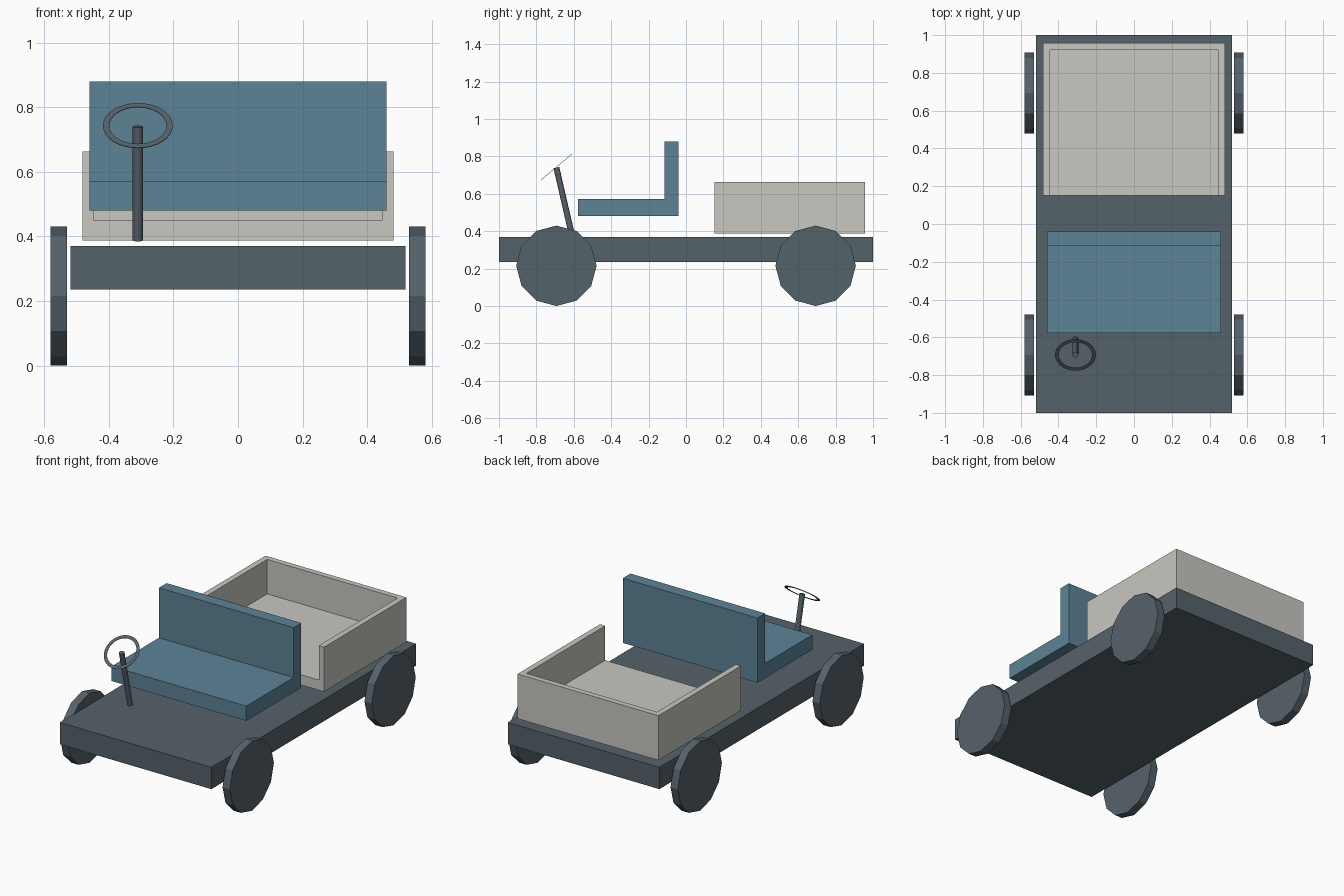
import bpy, bmesh
from math import radians
from mathutils import Matrix, Vector

default = bpy.data.objects.get("Cube")
if default:
    bpy.data.objects.remove(default, do_unlink=True)


def make_material(name, rgb):
    mat = bpy.data.materials.new(name)
    mat.use_nodes = True
    mat.diffuse_color = (*rgb, 1)
    mat.node_tree.nodes["Principled BSDF"].inputs["Base Color"].default_value = (*rgb, 1)
    return mat


slate = make_material("slate_grey", (0.091, 0.122, 0.144))
blue = make_material("dusty_blue", (0.109, 0.227, 0.305))
stone = make_material("pale_stone", (0.578, 0.571, 0.527))


def finish(name, bm, mat):
    bmesh.ops.recalc_face_normals(bm, faces=bm.faces)
    mesh = bpy.data.meshes.new(name)
    bm.to_mesh(mesh)
    bm.free()
    mesh.materials.append(mat)
    obj = bpy.data.objects.new(name, mesh)
    bpy.context.collection.objects.link(obj)
    return obj


def prism(name, points, sweep, mat):
    """Extrude a closed 3D outline along a vector."""
    bm = bmesh.new()
    face = bm.faces.new([bm.verts.new(p) for p in points])
    moved = bmesh.ops.extrude_face_region(bm, geom=[face], use_keep_orig=True)["geom"]
    bmesh.ops.translate(bm, vec=sweep, verts=[v for v in moved if isinstance(v, bmesh.types.BMVert)])
    return finish(name, bm, mat)


def box(name, x, y, z, mat):
    """Box symmetric in x, with y and z ranges."""
    outline = [(-x, y[0], z[0]), (-x, y[1], z[0]), (-x, y[1], z[1]), (-x, y[0], z[1])]
    return prism(name, outline, (2 * x, 0, 0), mat)


def rod(name, start, end, radius, sides, mat, spin=0):
    """Cylinder between two points."""
    start, end = Vector(start), Vector(end)
    axis = end - start
    place = (Matrix.Translation((start + end) / 2)
             @ axis.to_track_quat('Z', 'Y').to_matrix().to_4x4() @ Matrix.Rotation(spin, 4, 'Z'))
    bm = bmesh.new()
    bmesh.ops.create_cone(bm, cap_ends=True, segments=sides, radius1=radius,
                          radius2=radius, depth=axis.length, matrix=place)
    return finish(name, bm, mat)


# Flat chassis deck
box("chassis", 0.518, (-1, 1), (0.235, 0.37), slate)

# Four twelve-sided wheels
wheel_r = 0.215
for side, sx in (("left", 1), ("right", -1)):
    for end, y in (("front", -0.693), ("rear", 0.693)):
        rod(f"{end}_{side}_wheel", (sx * 0.53, y, wheel_r), (sx * 0.58, y, wheel_r),
            wheel_r, 12, slate)

# Bench seat with an L-shaped side profile
seat_profile = [(-0.577, 0.48), (-0.04, 0.48), (-0.04, 0.88),
                (-0.115, 0.88), (-0.115, 0.571), (-0.577, 0.571)]
prism("bench_seat", [(-0.46, y, z) for y, z in seat_profile], (0.92, 0, 0), blue)

# Cargo tray: U-shaped section open at the front, closed by a tailboard
tray_profile = [(-0.482, 0.387), (0.482, 0.387), (0.482, 0.663), (0.446, 0.663),
                (0.446, 0.45), (-0.446, 0.45), (-0.446, 0.663), (-0.482, 0.663)]
prism("cargo_tray", [(x, 0.152, z) for x, z in tray_profile], (0, 0.77, 0), stone)
box("tailboard", 0.482, (0.922, 0.957), (0.387, 0.663), stone)

# Steering column
rod("steering_column", (-0.31, -0.612, 0.388), (-0.31, -0.693, 0.74), 0.016, 12, slate)

# Steering wheel: thin flat ring, tilted
bm = bmesh.new()
bmesh.ops.create_circle(bm, segments=32, radius=0.108)
rim = bm.edges[:]
inner = bmesh.ops.extrude_edge_only(bm, edges=rim)["geom"]
bmesh.ops.scale(bm, vec=(0.82, 0.82, 1), verts=[v for v in inner if isinstance(v, bmesh.types.BMVert)])
ring = finish("steering_wheel", bm, slate)
ring.location = (-0.31, -0.693, 0.743)
ring.rotation_euler.x = radians(40)
solid = ring.modifiers.new("thickness", 'SOLIDIFY')
solid.thickness = 0.002
solid.offset = 0
